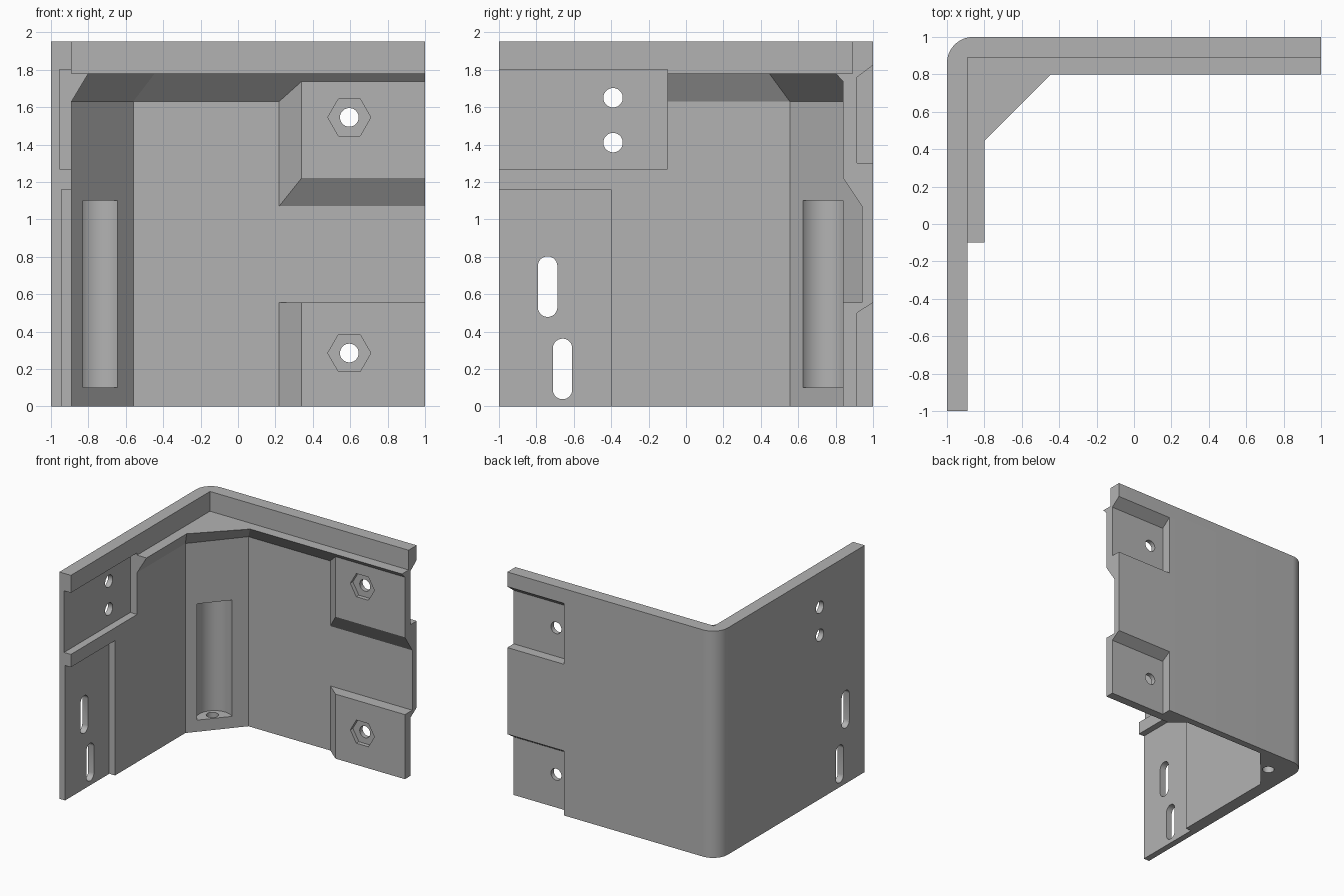
import bpy, bmesh
from math import cos, sin, pi, radians

if "Cube" in bpy.data.objects:
    bpy.data.objects.remove(bpy.data.objects["Cube"], do_unlink=True)

grey = bpy.data.materials.new("plain_grey")
grey.use_nodes = True
grey.diffuse_color = (0.45, 0.45, 0.45, 1)
grey.node_tree.nodes["Principled BSDF"].inputs["Base Color"].default_value = grey.diffuse_color


def loft(name, rings):
    """Closed solid through rings of 3D points."""
    bm = bmesh.new()
    loops = [[bm.verts.new(p) for p in ring] for ring in rings]
    n = len(loops[0])
    for a, b in zip(loops, loops[1:]):
        for i in range(n):
            j = (i + 1) % n
            bm.faces.new((a[i], a[j], b[j], b[i]))
    bm.faces.new(loops[0])
    bm.faces.new(loops[-1])
    bmesh.ops.recalc_face_normals(bm, faces=bm.faces)
    mesh = bpy.data.meshes.new(name)
    bm.to_mesh(mesh)
    bm.free()
    mesh.materials.append(grey)
    obj = bpy.data.objects.new(name, mesh)
    bpy.context.collection.objects.link(obj)
    return obj


def prism(name, outline, axis, low, high):
    """Extrude a 2D outline along x, y or z."""
    def place(u, v, w):
        return {"x": (w, u, v), "y": (u, w, v), "z": (u, v, w)}[axis]
    return loft(name, [[place(u, v, w) for u, v in outline] for w in (low, high)])


def rect(u0, u1, v0, v1):
    return [(u0, v0), (u1, v0), (u1, v1), (u0, v1)]


def circle(u, v, r, n=32, stretch=0.0):
    """Circle, or an upright slot when stretched."""
    pts = []
    for i in range(n):
        a = 2 * pi * (i + 0.5) / n if n > 6 else 2 * pi * i / n
        lift = stretch if sin(a) > 0 else -stretch
        pts.append((u + r * cos(a), v + r * sin(a) + lift))
    return pts


def combine(body, tool, operation):
    mod = body.modifiers.new(tool.name, "BOOLEAN")
    mod.operation = operation
    mod.solver = "EXACT"
    mod.object = tool
    bpy.context.view_layer.objects.active = body
    bpy.ops.object.modifier_apply(modifier=mod.name)
    bpy.data.objects.remove(tool, do_unlink=True)


# L-shaped body with rounded outer corner
R = 0.14
arc = [(-1 + R - R * cos(t), 1 - R + R * sin(t)) for t in [i * pi / 24 for i in range(13)]]
ledge = [(-0.8, -1), (-0.8, 0.445), (-0.445, 0.8), (1, 0.8)]
body = prism("corner_bracket", [(-1, -1)] + arc + [(1, 1)] + ledge[::-1], "z", 0, 1.95)


def cut(tool):
    combine(body, tool, "DIFFERENCE")


# Stepped rim above the ledge
cut(prism("rim_step", rect(-0.89, 1.2, -1.2, 0.89), "z", 1.78, 2.1))

# Thinner walls below the ledge, with a sloped underside
low = [(-0.89, -1.2), (-0.89, 0.555), (-0.56, 0.94), (1.2, 0.94), (1.2, -1.2)]
high = [(-0.8, -1.2), (-0.8, 0.445), (-0.445, 0.8), (1.2, 0.8), (1.2, -1.2)]
k = 1.04
over = [(a + (c - a) * k, b + (d - b) * k) for (a, b), (c, d) in zip(low, high)]
cut(loft("wall_clearance", [[(x, y, z) for x, y in ring] for ring, z in
                            ((low, -0.1), (low, 1.63), (over, 1.63 + 0.15 * k))]))

# Ledge stops short on the side wall, then shallow recesses
cut(prism("ledge_end", rect(-0.89, 0.2, -1.2, -0.1), "z", -0.2, 2.2))
cut(prism("upper_recess", rect(-1.2, -0.1, 1.27, 1.8), "x", -0.955, -0.6))
cut(prism("lower_recess", rect(-1.2, -0.4, -0.1, 1.16), "x", -0.945, -0.6))

# Raised pads on the back wall
for z0, slope, z1 in ((1.22, 0.15, 1.76), (0, 0, 0.555)):
    rings = []
    for y, grow in ((0.84, 0), (0.97, 1.3)):
        outline = rect(0.34 - 0.12 * grow, 1, z0 - slope * grow, z1)
        rings.append([(x, y, z) for x, z in outline])
    combine(body, loft("pad", rings), "UNION")

# Outer recesses behind the pads, with sloped tops
for bottom, top, reach in ((1.3, 1.76, 1.9), (-0.1, 0.5, 0.62)):
    side = [(0.915, bottom), (0.915, top), (1.1, reach), (1.1, bottom)]
    cut(prism("outer_recess", side, "x", 0.46, 1.2))

# Hexagonal nut seats and bolt holes
for z in (1.545, 0.285):
    cut(prism("nut_seat", circle(0.595, z, 0.115, 6), "y", 0.7, 0.875))
    cut(prism("bolt_hole", circle(0.595, z, 0.05), "y", 0.7, 1.2))

# Round holes and slots in the side wall
for y, z, stretch in ((-0.39, 1.65, 0), (-0.39, 1.41, 0),
                      (-0.74, 0.64, 0.11), (-0.66, 0.2, 0.11)):
    cut(prism("side_hole", circle(y, z, 0.052, 32, stretch), "x", -1.2, -0.7))

# Half-round pocket in the corner with a hole through its floor
cut(prism("corner_pocket", circle(-0.7375, 0.733, 0.142, 48), "z", 0.1, 1.1))
cut(prism("floor_hole", circle(-0.787, 0.775, 0.048), "z", -0.1, 0.3))

# Smooth curved faces, keep edges sharp
bpy.ops.object.select_all(action="DESELECT")
body.select_set(True)
bpy.context.view_layer.objects.active = body
bpy.ops.object.shade_smooth_by_angle(angle=radians(30))
